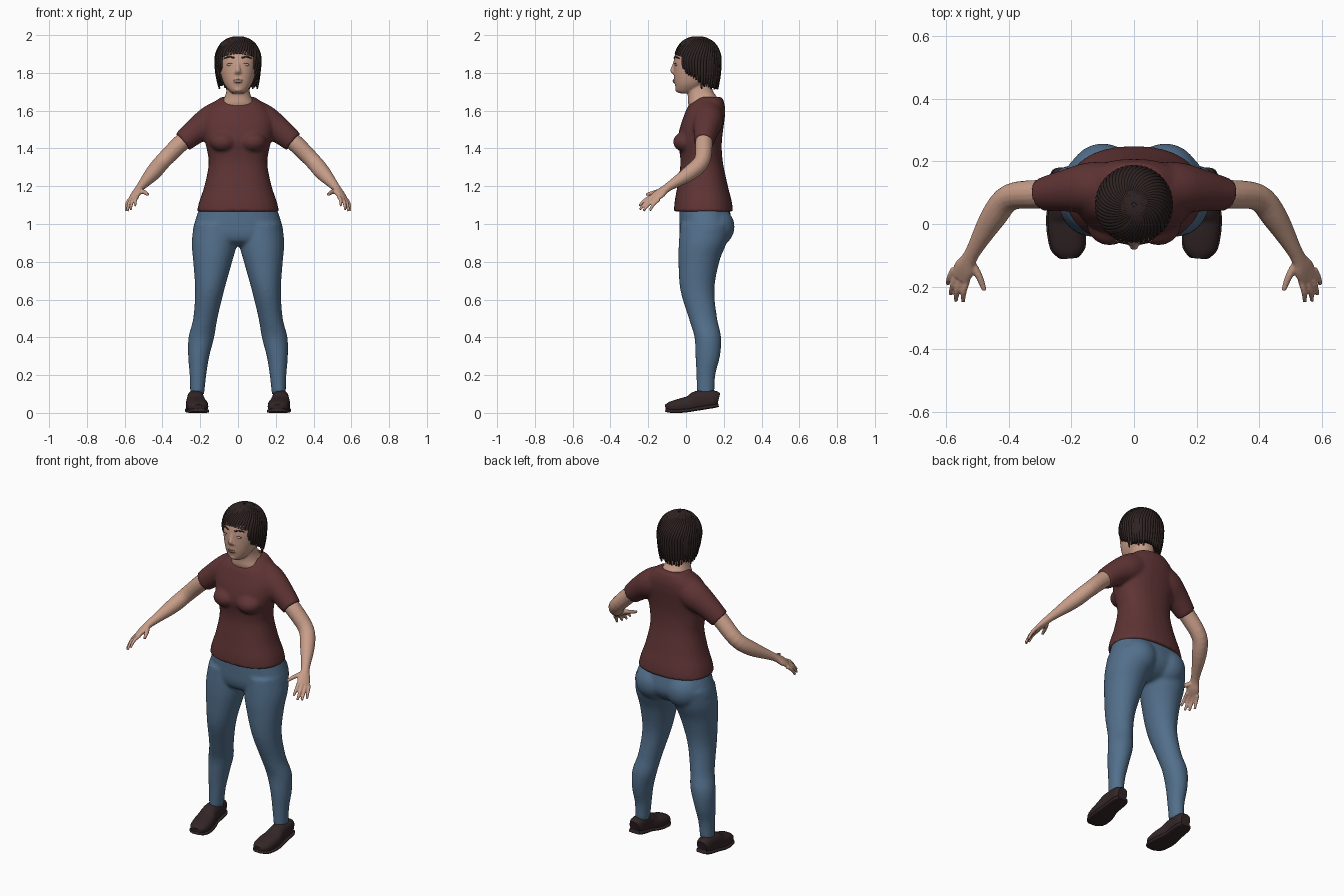
import bpy, bmesh, math, random
from mathutils import Vector, Matrix

random.seed(4)
if "Cube" in bpy.data.objects:
    bpy.data.objects.remove(bpy.data.objects["Cube"])


def material(name, rgb):
    m = bpy.data.materials.new(name)
    m.use_nodes = True
    m.diffuse_color = (*rgb, 1)
    bsdf = m.node_tree.nodes["Principled BSDF"]
    bsdf.inputs["Base Color"].default_value = (*rgb, 1)
    bsdf.inputs["Roughness"].default_value = 0.8
    return m


SKIN = material("skin", (0.58, 0.34, 0.25))
LIP = material("lip", (0.45, 0.23, 0.17))
EYE = material("eye_pale", (0.58, 0.42, 0.35))
SHIRT = material("maroon_cloth", (0.115, 0.034, 0.035))
DENIM = material("blue_denim", (0.085, 0.16, 0.26))
HAIR = material("dark_hair", (0.028, 0.017, 0.016))
LEATHER = material("dark_leather", (0.033, 0.019, 0.02))


def resample(rows, k=4):
    """Smooth Catmull-Rom interpolation of station rows."""
    out = []
    for i in range(len(rows) - 1):
        a, b, c, d = (rows[max(i - 1, 0)], rows[i], rows[i + 1], rows[min(i + 2, len(rows) - 1)])
        for j in range(k):
            t = j / k
            out.append([0.5 * (2 * q + (r - p) * t + (2 * p - 5 * q + 4 * r - s) * t * t
                               + (3 * q - p - 3 * r + s) * t ** 3)
                        for p, q, r, s in zip(a, b, c, d)])
    return out + [list(rows[-1])]


def oval(n, power):
    for i in range(n):
        a = math.tau * i / n
        c, s = math.cos(a), math.sin(a)
        yield (math.copysign(abs(c) ** (2 / power), c), math.copysign(abs(s) ** (2 / power), s))


def skin_rings(bm, rings):
    loops = [[bm.verts.new(p) for p in ring] for ring in rings]
    n = len(loops[0])
    for a, b in zip(loops, loops[1:]):
        for i in range(n):
            bm.faces.new((a[i], a[(i + 1) % n], b[(i + 1) % n], b[i]))
    bm.faces.new(loops[0])
    bm.faces.new(loops[-1])


def stack(bm, rows, sx=1, n=32, power=2.3):
    """Horizontal rings; row = z, centre x, half width, front y, back y."""
    skin_rings(bm, [[(sx * (cx + rx * c), (f + b) / 2 + (b - f) / 2 * s, z)
                     for c, s in oval(n, power)] for z, cx, rx, f, b in resample(rows)])


def tube(bm, rows, side, sx=1, n=16, power=2, k=4):
    """Rings across a path; row = x, y, z, radius along side, other radius."""
    rows = resample(rows, k)
    pts = [Vector(r[:3]) for r in rows]
    rings = []
    for i, r in enumerate(rows):
        t = (pts[min(i + 1, len(pts) - 1)] - pts[max(i - 1, 0)]).normalized()
        u = Vector(side)
        u = (u - t * u.dot(t)).normalized()
        v = t.cross(u)
        ring = [pts[i] + u * r[3] * c + v * r[4] * s for c, s in oval(n, power)]
        rings.append([(sx * p.x, p.y, p.z) for p in ring])
    skin_rings(bm, rings)


def ball(bm, centre, radii):
    m = Matrix.Translation(centre) @ Matrix.Diagonal((*radii, 1))
    return bmesh.ops.create_uvsphere(bm, u_segments=32, v_segments=20, radius=1, matrix=m)["verts"]


def finish(name, bm, mat, voxel=0, smooth=4):
    bmesh.ops.recalc_face_normals(bm, faces=bm.faces)
    me = bpy.data.meshes.new(name)
    bm.to_mesh(me)
    bm.free()
    me.materials.append(mat)
    me.shade_smooth()
    me.set_sharp_from_angle(angle=math.radians(50))
    ob = bpy.data.objects.new(name, me)
    bpy.context.collection.objects.link(ob)
    if voxel:
        rm = ob.modifiers.new("blend", "REMESH")
        rm.mode, rm.voxel_size, rm.use_smooth_shade = "VOXEL", voxel, True
        sm = ob.modifiers.new("soften", "SMOOTH")
        sm.factor, sm.iterations = 0.5, smooth
    return ob


# Trousers: pelvis, seat and both legs blended together
bm = bmesh.new()
stack(bm, [(1.1, 0, .2, -.035, .225), (1.0, 0, .232, -.036, .245), (.95, 0, .238, -.034, .235),
           (.91, 0, .2, -.02, .2), (.885, 0, .12, .02, .15)])
for sx in (1, -1):
    ball(bm, (sx * .1, .145, .985), (.11, .112, .11))
    stack(bm, [(1.0, .118, .115, -.03, .24), (.9, .125, .12, -.038, .215), (.8, .134, .103, -.04, .176),
               (.65, .15, .077, -.03, .15), (.5, .173, .064, .015, .165), (.4, .194, .068, .045, .186),
               (.3, .208, .056, .05, .18), (.2, .212, .044, .055, .155), (.1, .216, .037, .057, .15)],
          sx, power=2)
finish("trousers", bm, DENIM, .01)

# Shirt: trunk, bust and short sleeves
bm = bmesh.new()
stack(bm, [(1.065, 0, .218, -.064, .25), (1.12, 0, .205, -.06, .242), (1.2, 0, .178, -.046, .222),
           (1.31, 0, .156, -.03, .198), (1.38, 0, .162, -.034, .19), (1.44, 0, .176, -.045, .19),
           (1.51, 0, .19, -.032, .198), (1.57, 0, .185, -.012, .206), (1.625, 0, .15, .012, .206),
           (1.672, 0, .09, .06, .192)])
for sx in (1, -1):
    ball(bm, (sx * .078, .0, 1.435), (.072, .068, .055))
    tube(bm, [(.06, .115, 1.585, .08, .085), (.14, .115, 1.545, .082, .085), (.213, .107, 1.5, .068, .07),
              (.293, .094, 1.435, .053, .057)], (0, 1, 0), sx, 24)
finish("shirt", bm, SHIRT, .009)

# Arms with hands and fingers
bm = bmesh.new()
knuckle_line = (.04, .04, -.015)
for sx in (1, -1):
    tube(bm, [(.24, .1, 1.475, .045, .045), (.3, .095, 1.43, .046, .046), (.395, .085, 1.335, .043, .043),
              (.45, .02, 1.27, .041, .041), (.517, -.095, 1.195, .024, .022), (.54, -.14, 1.16, .036, .019),
              (.556, -.172, 1.136, .034, .012)], knuckle_line, sx)
    # fingers: knuckle, tip
    for base, tip in (((.532, -.178, 1.147), (.545, -.248, 1.096)), ((.55, -.174, 1.138), (.568, -.245, 1.076)),
                      ((.564, -.16, 1.132), (.584, -.225, 1.07)), ((.574, -.143, 1.13), (.594, -.192, 1.07))):
        mid = (Vector(base) + Vector(tip)) / 2 + Vector((.004, -.003, .006))
        tube(bm, [(*base, .011, .011), (*mid, .0095, .0095), (*tip, .007, .007)], knuckle_line, sx, 10)
    tube(bm, [(.525, -.115, 1.178, .016, .014), (.495, -.165, 1.168, .012, .012),
              (.477, -.212, 1.155, .008, .008)], knuckle_line, sx, 10)
finish("arms_and_hands", bm, SKIN, .0045, 3)

# Shoes: rounded uppers with a thin welt
upper = [(.208, -.107, .025, .026, .019), (.21, -.08, .03, .05, .03), (.215, -.03, .038, .057, .038),
         (.222, .02, .048, .054, .043), (.225, .06, .064, .046, .052), (.225, .11, .07, .044, .05),
         (.225, .15, .072, .041, .046), (.225, .172, .068, .03, .036)]
for side, sx in (("left", 1), ("right", -1)):
    bm = bmesh.new()
    tube(bm, upper, (1, 0, 0), sx, 28, 2.5)
    tube(bm, [(x, y, z - rz + .01, rx + .005, .01) for x, y, z, rx, rz in upper], (1, 0, 0), sx, 24, 4)
    finish(side + "_shoe", bm, LEATHER)

# Head and neck, with nose and ears
bm = bmesh.new()
stack(bm, [(1.59, 0, .1, .03, .19), (1.635, 0, .09, .012, .183), (1.67, 0, .072, .01, .165),
           (1.71, 0, .06, .006, .14), (1.77, 0, .058, .0, .13)])
stack(bm, [(1.692, 0, .03, -.035, .03), (1.705, 0, .047, -.051, .06), (1.735, 0, .07, -.058, .1),
           (1.77, 0, .085, -.063, .14), (1.82, 0, .096, -.065, .16), (1.87, 0, .1, -.064, .17),
           (1.92, 0, .098, -.05, .165), (1.96, 0, .075, -.015, .14), (1.98, 0, .04, .02, .1)])
tube(bm, [(0, -.06, 1.86, .009, .006), (0, -.066, 1.835, .009, .009), (0, -.072, 1.812, .014, .011),
          (0, -.062, 1.798, .012, .008)], (1, 0, 0))
ball(bm, (0, -.06, 1.757), (.024, .009, .012))
ball(bm, (0, -.045, 1.713), (.022, .013, .014))
for sx in (1, -1):
    ball(bm, (sx * .013, -.063, 1.802), (.008, .009, .007))
    ball(bm, (sx * .1, .045, 1.83), (.012, .022, .033))
finish("head_and_neck", bm, SKIN, .005, 3)

# Lips
bm = bmesh.new()
for z in (1.762, 1.752):
    ball(bm, (0, -.062, z), (.023, .0085, .005))
finish("lips", bm, LIP)

# Eyes, lashes and brows
eyes, brows = bmesh.new(), bmesh.new()
for sx in (1, -1):
    ball(eyes, (sx * .043, -.05, 1.843), (.016, .01, .007))
    tube(brows, [(.026, -.06, 1.847, .001, .001), (.043, -.06, 1.852, .0015, .0015),
                 (.061, -.045, 1.845, .001, .001)], (0, 0, 1), sx, 6)
    tube(brows, [(.02, -.063, 1.879, .004, .003), (.045, -.056, 1.886, .005, .003),
                 (.074, -.034, 1.876, .002, .002)], (0, 0, 1), sx, 8)
finish("eyes", eyes, EYE)
finish("brows_and_lashes", brows, HAIR)

# Hair base: cap over the crown and a block behind the face
bm = bmesh.new()
crown, radii = Vector((0, .062, 1.865)), Vector((.115, .117, .125))
cap = ball(bm, crown, radii)
bmesh.ops.delete(bm, geom=[v for v in cap if v.co.z < 1.9], context="VERTS")
stack(bm, [(1.75, 0, .09, .05, .165), (1.8, 0, .108, .035, .174), (1.865, 0, .112, .025, .178),
           (1.91, 0, .106, .03, .168)], power=2)
finish("hair_base", bm, HAIR)

# Twisted strands swirling from the crown, hanging at the sides and back
bm = bmesh.new()
count = 48
for i in range(count):
    a = math.tau * (i + .5) / count - math.pi
    m = abs(a)
    if m < .85:
        low = 1.9 - .02 * m
    else:
        low = 1.805 - .08 * min(max(m - 1.0, 0) / .8, 1) + random.uniform(-.015, .012)
    last = math.acos(max((low - crown.z) / radii.z, 0))
    rows = []
    for j in range(10):
        u = j / 9
        p, az = .06 + (last - .06) * u, a + .9 * (1 - u) ** 1.5
        r = .004 + .0065 * min(u * 2, 1)
        rows.append((radii.x * math.sin(p) * math.sin(az), crown.y - radii.y * math.sin(p) * math.cos(az),
                     crown.z + radii.z * math.cos(p), r, r))
    if low < crown.z:
        for u in (.33, .66, 1):
            s = 1 - .1 * u * u
            r = .0105 - .006 * u * u
            rows.append((radii.x * s * math.sin(a), crown.y - radii.y * s * math.cos(a),
                         crown.z + (low - crown.z) * u, r, r))
    tube(bm, rows, (math.cos(a + .3), math.sin(a + .3), 0), 1, 8, 2, 2)
finish("hair_strands", bm, HAIR)
